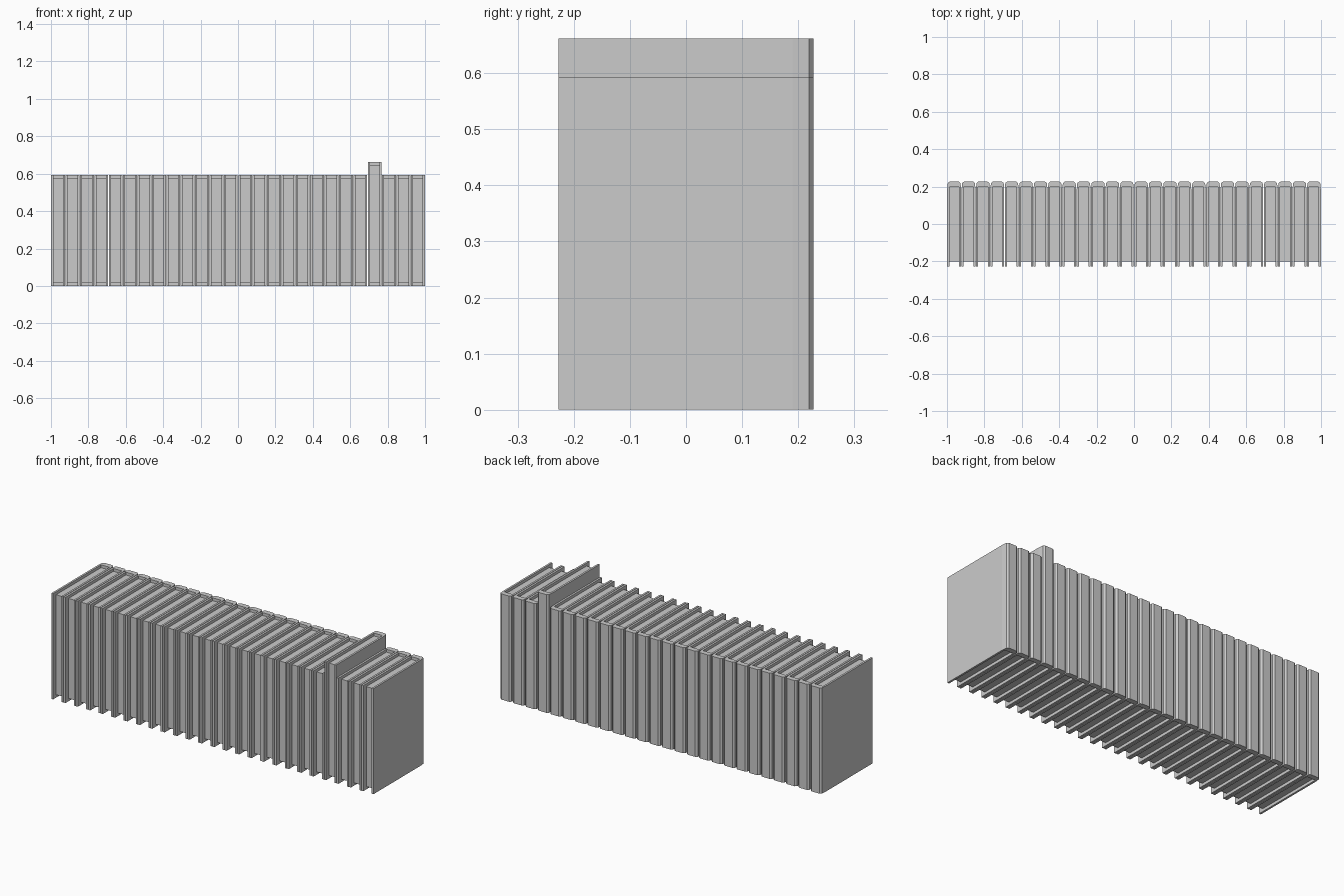
import bpy, bmesh

if "Cube" in bpy.data.objects:
    bpy.data.objects.remove(bpy.data.objects["Cube"])

COUNT, TALL = 26, 22          # number of books, index of the taller one
PITCH = 2.0 / COUNT
HALF = PITCH / 2 - 0.0015     # half width, leaves a hairline gap
COVER = 0.011                 # cover thickness
FRONT, BACK = -0.227, 0.227


def prism(name, outline, z0, z1, x):
    """Extrude an xy outline from z0 to z1 as one closed object."""
    bm = bmesh.new()
    face = bm.faces.new([bm.verts.new((px, py, z0)) for px, py in outline])
    ext = bmesh.ops.extrude_face_region(bm, geom=[face])
    verts = [v for v in ext["geom"] if isinstance(v, bmesh.types.BMVert)]
    bmesh.ops.translate(bm, verts=verts, vec=(0, 0, z1 - z0))
    bmesh.ops.recalc_face_normals(bm, faces=bm.faces)
    mesh = bpy.data.meshes.new(name)
    bm.to_mesh(mesh)
    bm.free()
    ob = bpy.data.objects.new(name, mesh)
    ob.location.x = x
    bpy.context.collection.objects.link(ob)
    return ob


# U-shaped binding: right half from the front edge round to the spine, then back inside
outer = [(HALF, FRONT), (HALF, 0.19), (HALF - 0.003, 0.219), (HALF - 0.013, BACK)]
inner = [(HALF - COVER, 0.198), (HALF - COVER, FRONT)]
binding = (outer + [(-x, y) for x, y in reversed(outer)]
           + [(-x, y) for x, y in reversed(inner)] + inner)

# Page block slightly overlapping the binding, set back at the front edge
pw = HALF - COVER + 0.001
pages = [(-pw, -0.2), (pw, -0.2), (pw, 0.2), (-pw, 0.2)]

for i in range(COUNT):
    x = -1 + PITCH * (i + 0.5)
    height = 0.662 if i == TALL else 0.592
    prism(f"book_cover_{i + 1}", binding, 0, height, x)
    prism(f"book_pages_{i + 1}", pages, 0.016, height - 0.016, x)
